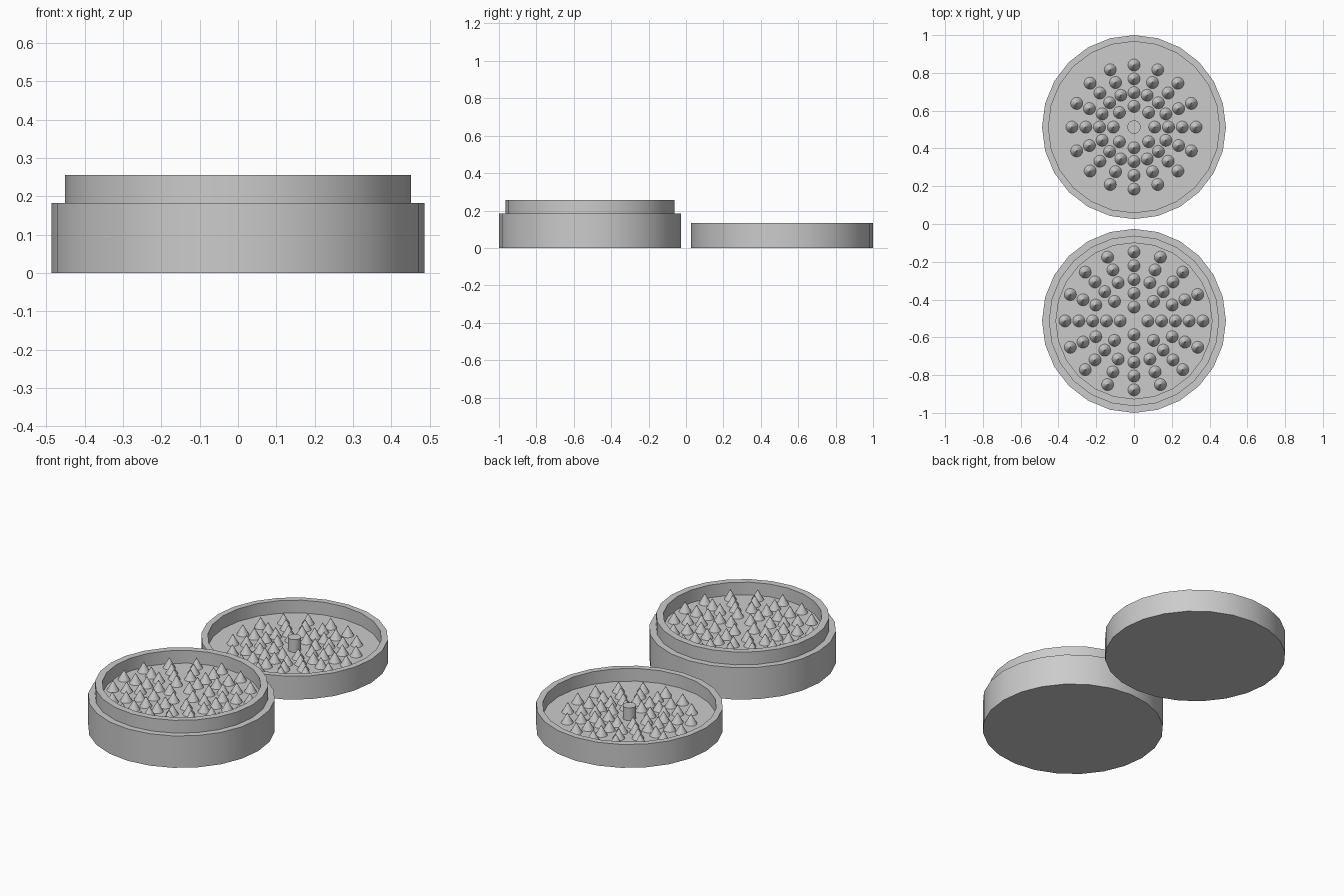
import bpy
import math

SIDES = 24          # facets around each half
STEP = 0.073        # spacing between spike rings

old = bpy.data.objects.get("Cube")
if old:
    bpy.data.objects.remove(old, do_unlink=True)

# Single metal colour
GREY = (0.6, 0.6, 0.6, 1)
metal = bpy.data.materials.new("grey_metal")
metal.use_nodes = True
metal.diffuse_color = GREY
metal.node_tree.nodes["Principled BSDF"].inputs["Base Color"].default_value = GREY


def finish(name, verts, faces):
    mesh = bpy.data.meshes.new(name)
    mesh.from_pydata(verts, [], faces)
    mesh.materials.append(metal)
    obj = bpy.data.objects.new(name, mesh)
    bpy.context.collection.objects.link(obj)
    return obj


def lathe(name, profile, y, sides=SIDES):
    """Revolve (radius, z) points and cap both ends with flat discs."""
    verts = [(r * math.cos(math.tau * i / sides), y + r * math.sin(math.tau * i / sides), z)
             for r, z in profile for i in range(sides)]
    faces = [tuple(range(sides))[::-1]]
    for k in range(len(profile) - 1):
        for i in range(sides):
            j = (i + 1) % sides
            a, b = k * sides, (k + 1) * sides
            faces.append((a + i, a + j, b + j, b + i))
    faces.append(tuple(range((len(profile) - 1) * sides, len(profile) * sides)))
    obj = finish(name, verts, faces)
    bpy.ops.object.select_all(action="DESELECT")
    obj.select_set(True)
    bpy.context.view_layer.objects.active = obj
    bpy.ops.object.shade_smooth_by_angle(angle=math.radians(35))


def spikes(name, y, floor, rings, height=0.058, radius=0.032, sides=24):
    """Rings of crisp cones, each ring given as (radius, count)."""
    verts, faces = [], []
    for ring, count in rings:
        for n in range(count):
            turn = math.tau * n / count
            cx, cy = ring * math.cos(turn), y + ring * math.sin(turn)
            first = len(verts)
            for i in range(sides):
                a = math.tau * i / sides
                verts.append((cx + radius * math.cos(a), cy + radius * math.sin(a), floor))
            verts.append((cx, cy, floor + height))
            faces += [(first + i, first + (i + 1) % sides, first + sides) for i in range(sides)]
    finish(name, verts, faces)


# Deep half: outer wall, shoulder, narrower neck, recessed floor
base_y, base_floor = -0.513, 0.183
lathe("base_cup", [(0.487, 0), (0.487, 0.183), (0.451, 0.183), (0.451, 0.256),
                   (0.413, 0.256), (0.413, base_floor)], base_y)
spikes("base_spikes", base_y, base_floor,
       [(STEP * k, n) for k, n in enumerate((4, 8, 16, 16, 16), 1)])

# Shallow half: plain wall, recessed floor, central peg
lid_y, lid_floor = 0.513, 0.061
lathe("lid_cup", [(0.487, 0), (0.487, 0.134), (0.453, 0.134), (0.453, lid_floor)], lid_y)
spikes("lid_spikes", lid_y, lid_floor,
       [(STEP * (k + 0.5), n) for k, n in enumerate((8, 16, 16, 16), 1)])
lathe("lid_peg", [(0.035, lid_floor), (0.035, 0.134)], lid_y)
